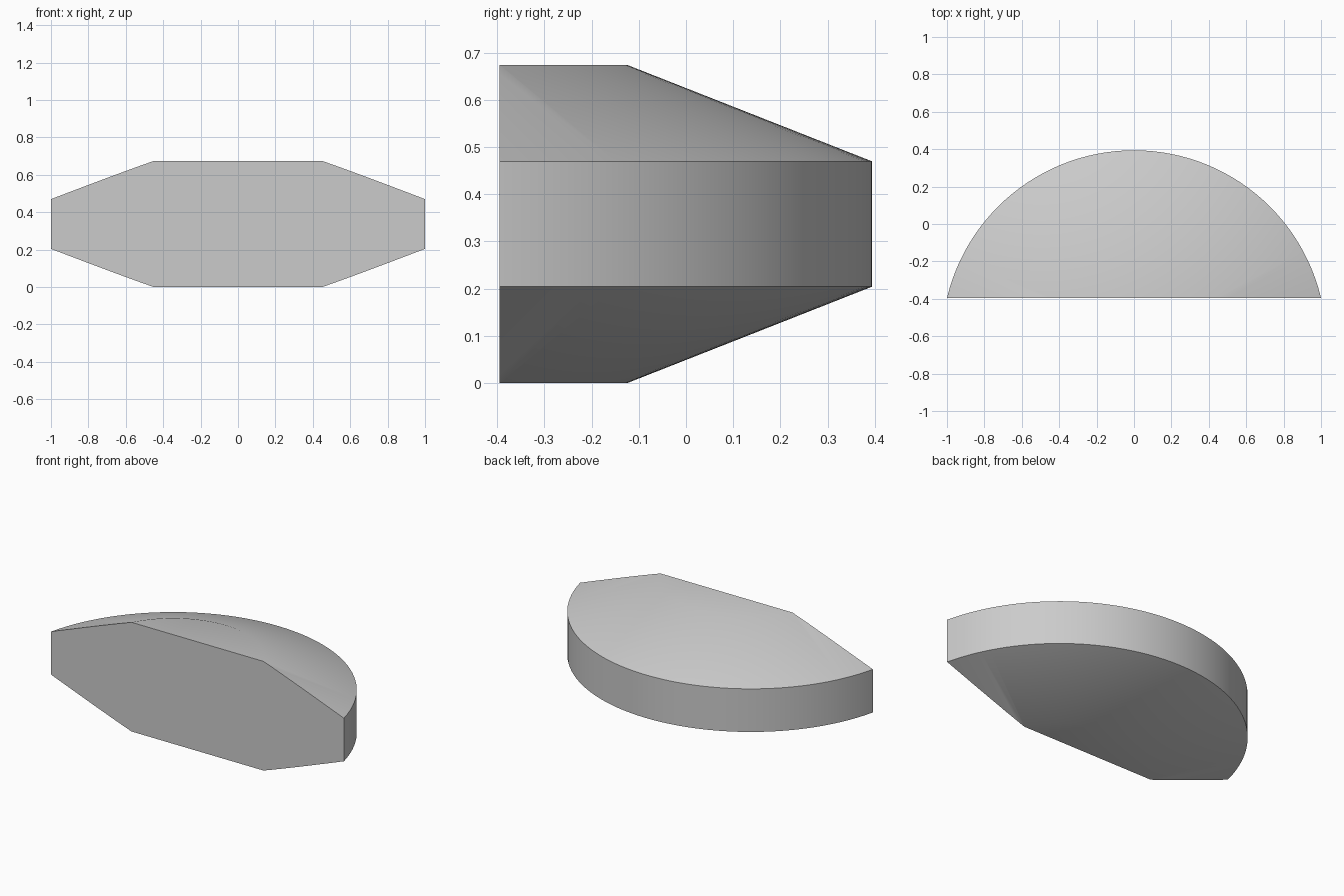
import bpy
import bmesh
import math

cube = bpy.data.objects.get("Cube")
if cube:
    bpy.data.objects.remove(cube, do_unlink=True)

AXIS_Y = -0.634      # centre of the turned disc
CUT_Y = -0.395       # flat front face
PROFILE = [(0.51, 0.0), (1.028, 0.204), (1.028, 0.47), (0.51, 0.674)]

grey = bpy.data.materials.new("plain grey")
grey.use_nodes = True
colour = (0.6, 0.6, 0.6, 1)
grey.diffuse_color = colour
grey.node_tree.nodes["Principled BSDF"].inputs["Base Color"].default_value = colour

# Turn the bevelled rim around the vertical axis
bm = bmesh.new()
points = [bm.verts.new((r, AXIS_Y, z)) for r, z in PROFILE]
rim = [bm.edges.new(pair) for pair in zip(points, points[1:])]
bmesh.ops.spin(bm, geom=points + rim, cent=(0, AXIS_Y, 0), axis=(0, 0, 1),
               angle=math.tau, steps=128, use_merge=True)
bmesh.ops.remove_doubles(bm, verts=bm.verts[:], dist=0.0001)

# Close the flat top and bottom
bmesh.ops.holes_fill(bm, edges=[e for e in bm.edges if e.is_boundary], sides=0)

# Slice off the front and cap the cut
bmesh.ops.bisect_plane(bm, geom=bm.verts[:] + bm.edges[:] + bm.faces[:],
                       plane_co=(0, CUT_Y, 0), plane_no=(0, 1, 0), clear_inner=True)
bmesh.ops.holes_fill(bm, edges=[e for e in bm.edges if e.is_boundary], sides=0)
bmesh.ops.recalc_face_normals(bm, faces=bm.faces[:])

mesh = bpy.data.meshes.new("bevelled_disc_segment")
bm.to_mesh(mesh)
bm.free()
mesh.materials.append(grey)
segment = bpy.data.objects.new("bevelled_disc_segment", mesh)
bpy.context.collection.objects.link(segment)

# Smooth the curved surfaces, keep the rim and cut crisp
bpy.ops.object.select_all(action='DESELECT')
segment.select_set(True)
bpy.context.view_layer.objects.active = segment
bpy.ops.object.shade_smooth_by_angle(angle=math.radians(30))
